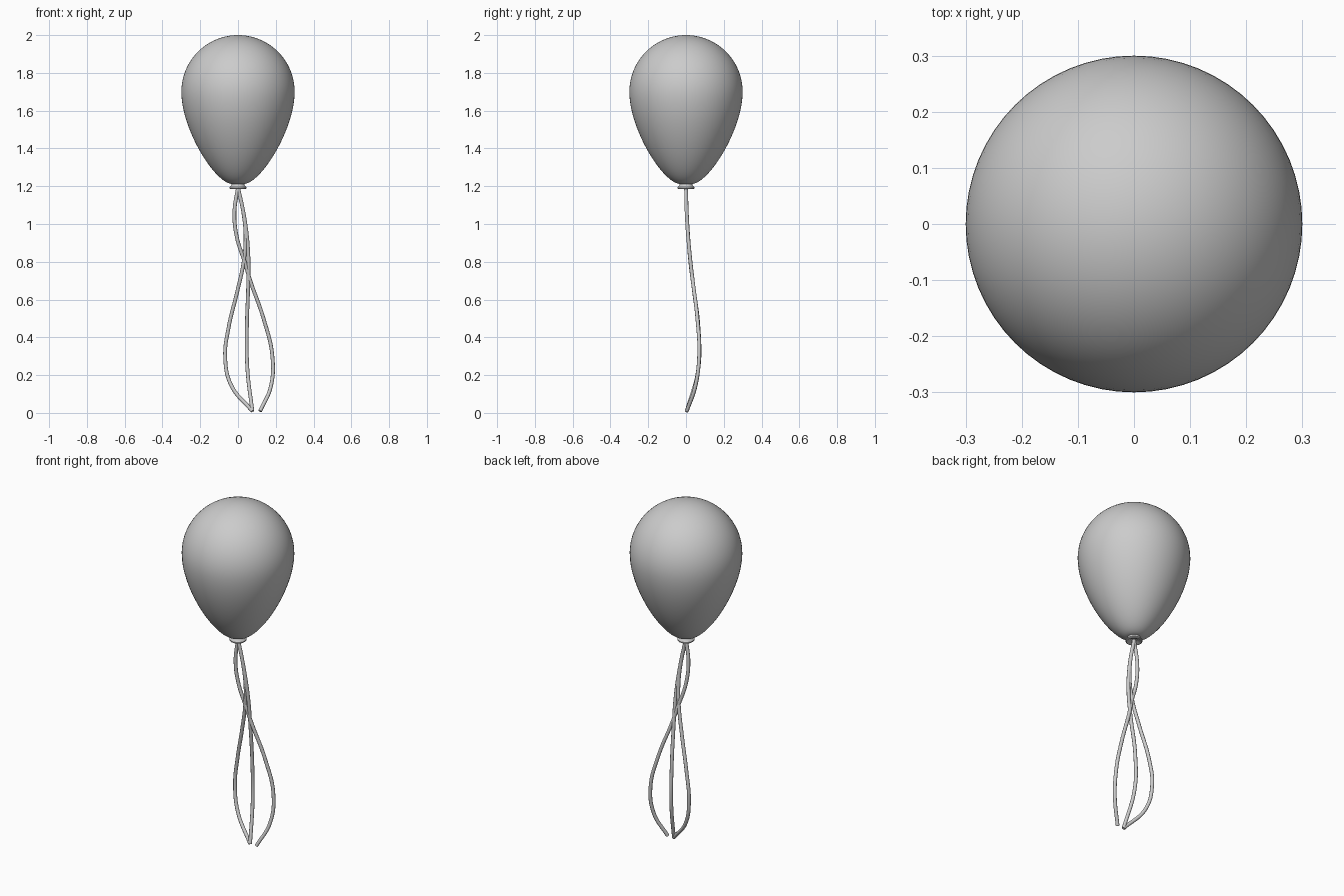
import bpy, bmesh, math
from mathutils import Vector
from mathutils.geometry import interpolate_bezier

if "Cube" in bpy.data.objects:
    bpy.data.objects.remove(bpy.data.objects["Cube"])


def lathe(name, profile, steps=64):
    """Spin an (r, z) profile around the z axis."""
    bm = bmesh.new()
    verts = [bm.verts.new((r, 0, z)) for r, z in profile]
    edges = [bm.edges.new(p) for p in zip(verts, verts[1:])]
    bmesh.ops.spin(bm, geom=verts + edges, cent=(0, 0, 0), axis=(0, 0, 1),
                   angle=math.tau, steps=steps, use_merge=False)
    bmesh.ops.remove_doubles(bm, verts=bm.verts, dist=1e-5)
    bmesh.ops.recalc_face_normals(bm, faces=bm.faces)
    mesh = bpy.data.meshes.new(name)
    bm.to_mesh(mesh)
    bm.free()
    obj = bpy.data.objects.new(name, mesh)
    bpy.context.collection.objects.link(obj)
    bpy.ops.object.select_all(action='DESELECT')
    obj.select_set(True)
    bpy.context.view_layer.objects.active = obj
    bpy.ops.object.shade_smooth_by_angle(angle=math.radians(40))
    return obj


# Balloon body: round dome above, tapered egg below
dome = [(0.3 * math.sin(a), 1.7 + 0.3 * math.cos(a))
        for a in (i * math.pi / 40 for i in range(20))]
lower = interpolate_bezier(Vector((0.3, 0, 1.7)), Vector((0.3, 0, 1.5)),
                           Vector((0.12, 0, 1.212)), Vector((0.03, 0, 1.212)), 28)
lathe("balloon_body", dome + [(p.x, p.z) for p in lower] + [(0, 1.212)])

# Flared knot under the body
lathe("balloon_knot", [(0, 1.216), (0.034, 1.216), (0.034, 1.208), (0.038, 1.201),
                       (0.045, 1.195), (0.045, 1.189), (0.041, 1.186),
                       (0.03, 1.188), (0.02, 1.195), (0, 1.197)], 48)

# All strings share one sideways sway, given as (z, y)
SWAY = [(0.0, 0.0), (0.05, 0.022), (0.15, 0.052), (0.25, 0.068), (0.35, 0.071), (0.45, 0.066),
        (0.6, 0.048), (0.8, 0.023), (1.0, 0.006), (1.2, 0.0)]


def sway(z):
    for (z0, y0), (z1, y1) in zip(SWAY, SWAY[1:]):
        if z <= z1:
            return y0 + (y1 - y0) * (z - z0) / (z1 - z0)
    return 0.0


# Three hanging strings, each an (x, z) path
STRINGS = {
    "string_right": [(0, 1.195), (-0.019, 1.06), (-0.006, 0.93), (0.035, 0.8), (0.065, 0.7),
                     (0.135, 0.5), (0.182, 0.3), (0.174, 0.14), (0.117, 0.009)],
    "string_middle": [(0, 1.195), (0.036, 1.02), (0.054, 0.85), (0.054, 0.68),
                      (0.047, 0.45), (0.05, 0.23), (0.076, 0.009)],
    "string_left": [(0, 1.195), (0.03, 1.05), (0.04, 0.93), (0.03, 0.8), (-0.002, 0.65),
                    (-0.05, 0.45), (-0.068, 0.3), (-0.038, 0.15), (0.076, 0.009)],
}
for name, path in STRINGS.items():
    cu = bpy.data.curves.new(name, 'CURVE')
    cu.dimensions = '3D'
    cu.bevel_depth = 0.01
    cu.bevel_resolution = 3
    cu.resolution_u = 10
    cu.use_fill_caps = True
    sp = cu.splines.new('BEZIER')
    sp.bezier_points.add(len(path) - 1)
    for bp, (x, z) in zip(sp.bezier_points, path):
        bp.co = (x, sway(z), z)
        bp.handle_left_type = bp.handle_right_type = 'AUTO'
    sp.use_smooth = True
    bpy.context.collection.objects.link(bpy.data.objects.new(name, cu))
